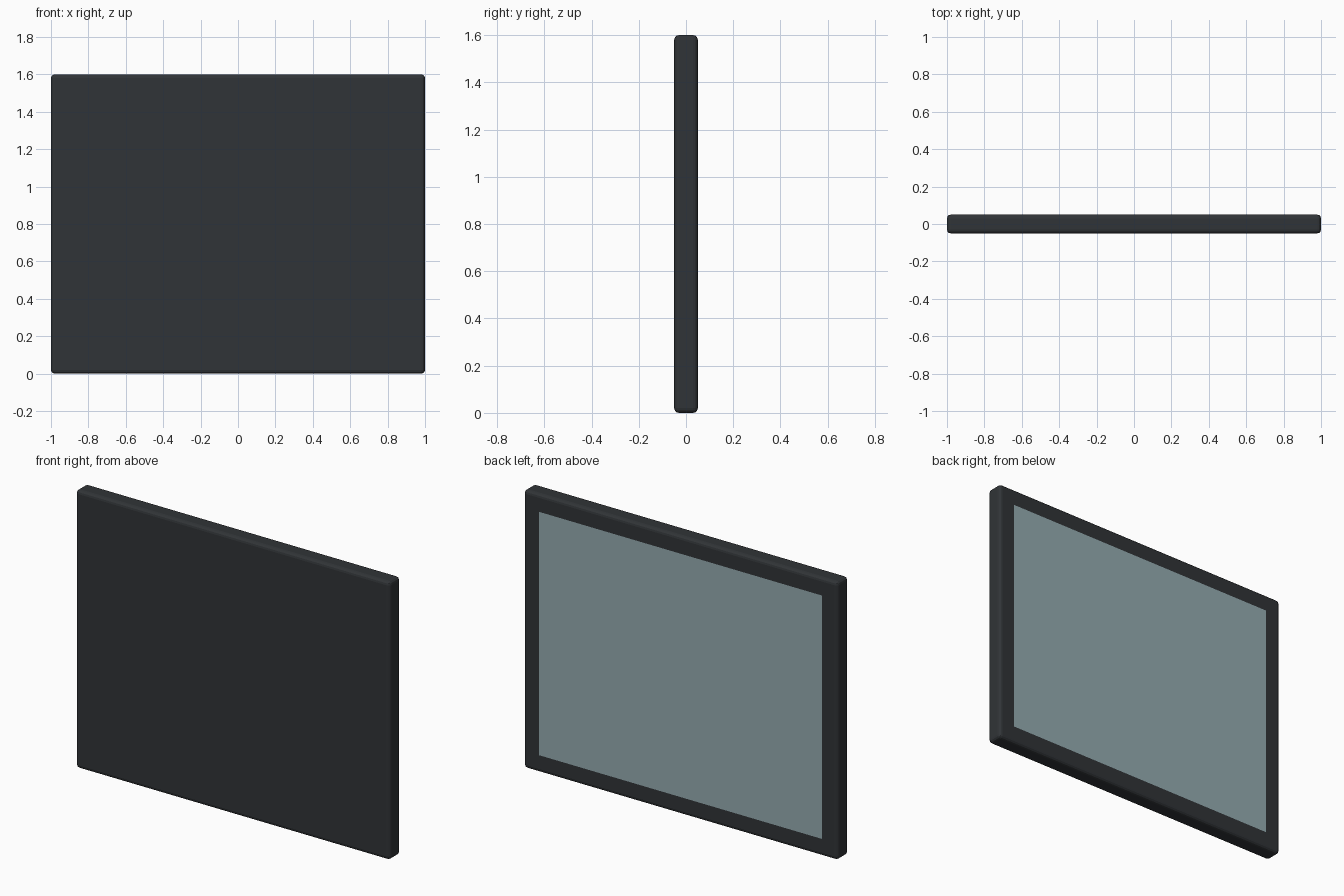
import bpy
from math import radians

if "Cube" in bpy.data.objects:
    bpy.data.objects.remove(bpy.data.objects["Cube"])

W, D, H = 2.0, 0.10, 1.6      # overall panel size
BORDER = 0.10                 # rim left around the pane


def material(name, rgb):
    m = bpy.data.materials.new(name)
    m.diffuse_color = (*rgb, 1.0)
    m.use_nodes = True
    m.node_tree.nodes["Principled BSDF"].inputs["Base Color"].default_value = m.diffuse_color
    return m


# Solid slab with rounded edges
bpy.ops.mesh.primitive_cube_add(size=1, location=(0, 0, H / 2))
slab = bpy.context.object
slab.name = "panel_body"
slab.scale = (W, D, H)
bpy.ops.object.transform_apply(location=False, rotation=False, scale=True)
bevel = slab.modifiers.new("rounded_edges", 'BEVEL')
bevel.width = 0.02
bevel.segments = 3
slab.data.materials.append(material("dark_grey", (0.03, 0.034, 0.038)))

# Thin pane lying flush on the back face, facing +y
bpy.ops.mesh.primitive_plane_add(size=1, location=(0, D / 2 + 0.0005, H / 2),
                                 rotation=(radians(-90), 0, 0))
pane = bpy.context.object
pane.name = "back_pane"
pane.scale = (W - 2 * BORDER, H - 2 * BORDER, 1)
bpy.ops.object.transform_apply(location=False, rotation=True, scale=True)
pane.data.materials.append(material("pale_blue_grey", (0.30, 0.41, 0.44)))
